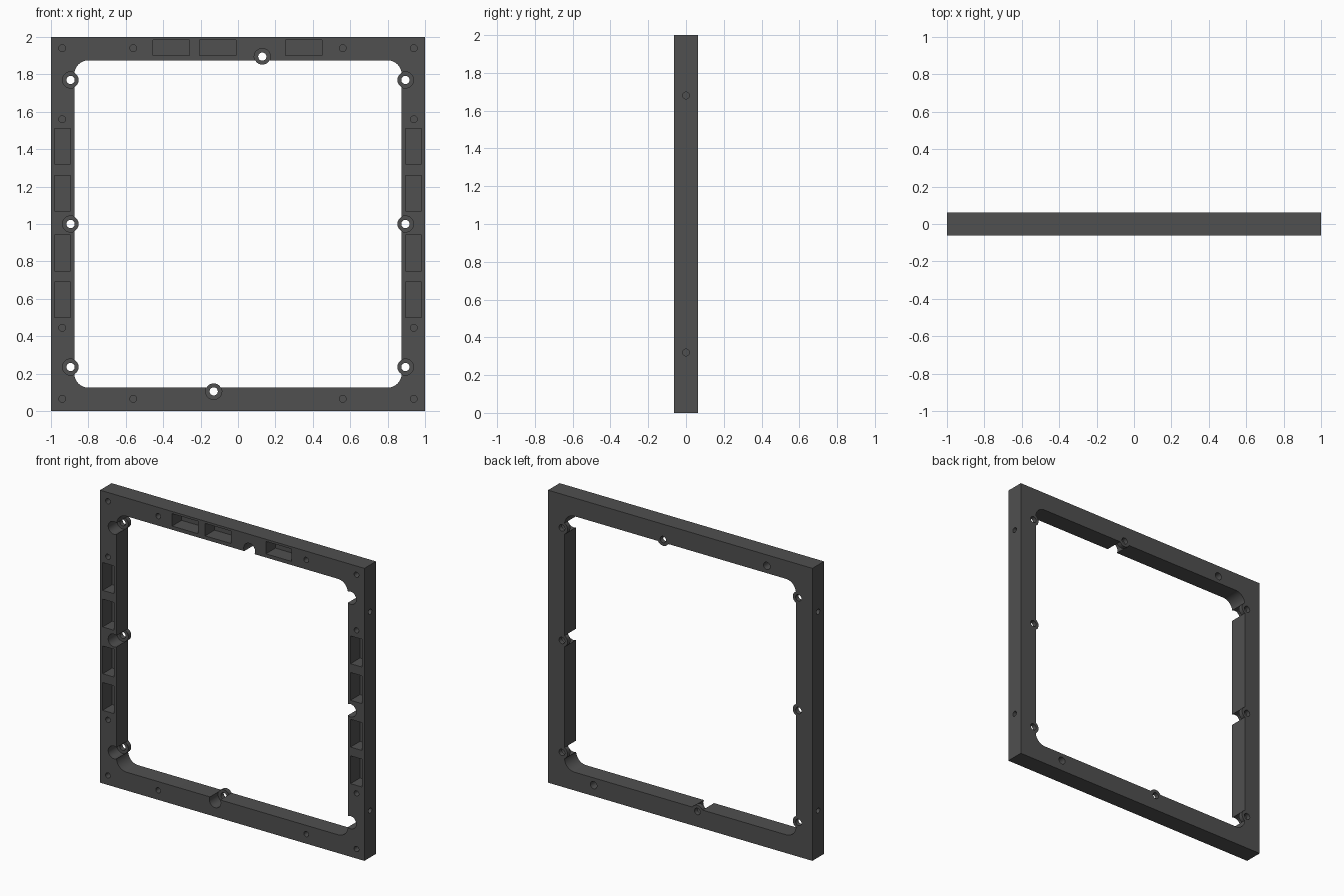
import bpy, bmesh
from math import radians
from mathutils import Matrix, Vector

if "Cube" in bpy.data.objects:
    bpy.data.objects.remove(bpy.data.objects["Cube"], do_unlink=True)

HALF = 0.0625            # half the frame depth
OPENING = 0.875          # half the opening width
LUG_FRONT = 0.032        # floor of the screw recesses


def add_box(bm, x0, x1, y0, y1, z0, z1):
    centre = Vector((x0 + x1, y0 + y1, z0 + z1)) / 2
    size = Matrix.Diagonal((x1 - x0, y1 - y0, z1 - z0, 1))
    bmesh.ops.create_cube(bm, size=1, matrix=Matrix.Translation(centre) @ size)


def add_rod(bm, centre, radius, length, axis="X", sides=32):
    spin = Matrix.Rotation(radians(90), 4, axis)
    bmesh.ops.create_cone(bm, cap_ends=True, segments=sides, radius1=radius, radius2=radius,
                          depth=length, matrix=Matrix.Translation(centre) @ spin)


def add_bore(bm, x, z, radius, y0, y1):
    add_rod(bm, (x, (y0 + y1) / 2, z), radius, y1 - y0)


def make_object(name, bm):
    mesh = bpy.data.meshes.new(name)
    bmesh.ops.recalc_face_normals(bm, faces=bm.faces)
    bm.to_mesh(mesh)
    bm.free()
    obj = bpy.data.objects.new(name, mesh)
    bpy.context.collection.objects.link(obj)
    return obj


def carve(target, cutter):
    mod = target.modifiers.new("carve", "BOOLEAN")
    mod.operation, mod.solver, mod.object = "DIFFERENCE", "EXACT", cutter
    bpy.context.view_layer.update()
    graph = bpy.context.evaluated_depsgraph_get()
    result = bpy.data.meshes.new_from_object(target.evaluated_get(graph))
    target.modifiers.clear()
    target.data = result
    bpy.data.objects.remove(cutter, do_unlink=True)


# Screw positions around the opening
screws = [(side * 0.895, z) for side in (-1, 1) for z in (0.235, 1.0, 1.77)]
screws += [(0.13, 1.895), (-0.13, 0.105)]

# Solid slab
bm = bmesh.new()
add_box(bm, -1, 1, -HALF, HALF, 0, 2)
frame = make_object("mounting_frame", bm)

# Rounded opening, leaving a lug behind each screw
bm = bmesh.new()
add_box(bm, -OPENING, OPENING, -0.1, 0.1, 1 - OPENING, 1 + OPENING)
corners = [e for e in bm.edges if abs(e.verts[0].co.y - e.verts[1].co.y) > 0.1]
bmesh.ops.bevel(bm, geom=corners, offset=0.075, segments=10, profile=0.5, affect="EDGES")
opening = make_object("opening_cutter", bm)
bm = bmesh.new()
for x, z in screws:
    add_bore(bm, x, z, 0.043, 0.015, 0.2)
carve(opening, make_object("lug_shapes", bm))
carve(frame, opening)

# Screw recesses, rectangular pockets and blind pilot holes
bm = bmesh.new()
for x, z in screws:
    add_bore(bm, x, z, 0.0435, -0.1, LUG_FRONT)
for x in (-0.455, -0.205, 0.255):
    add_box(bm, x, x + 0.195, -0.1, 0.04, 1.9, 1.985)
for side in (-1, 1):
    x0, x1 = sorted((side * 0.895, side * 0.98))
    for z in (0.5, 0.75, 1.07, 1.32):
        add_box(bm, x0, x1, -0.1, 0.04, z, z + 0.19)
    for x, z in ((0.94, 0.065), (0.56, 0.065), (0.94, 0.445),
                 (0.94, 1.56), (0.56, 1.94), (0.94, 1.94)):
        add_bore(bm, side * x, z, 0.018, -0.1, 0)
    for z in (0.32, 1.68):
        add_rod(bm, (side, 0, z), 0.018, 0.12, "Y")
    add_bore(bm, side * 0.655, 1 - side * 0.925, 0.025, 0, 0.1)
carve(frame, make_object("recess_cutter", bm))

# Screw holes through the lugs
bm = bmesh.new()
for x, z in screws:
    add_bore(bm, x, z, 0.022, -0.1, 0.1)
carve(frame, make_object("screw_hole_cutter", bm))

# Dark grey finish
paint = bpy.data.materials.new("dark_grey")
paint.use_nodes = True
colour = (0.08, 0.08, 0.08, 1)
paint.diffuse_color = colour
paint.node_tree.nodes["Principled BSDF"].inputs["Base Color"].default_value = colour
frame.data.materials.clear()
frame.data.materials.append(paint)

bpy.ops.object.select_all(action="DESELECT")
frame.select_set(True)
bpy.context.view_layer.objects.active = frame
bpy.ops.object.shade_smooth_by_angle(angle=radians(30))
